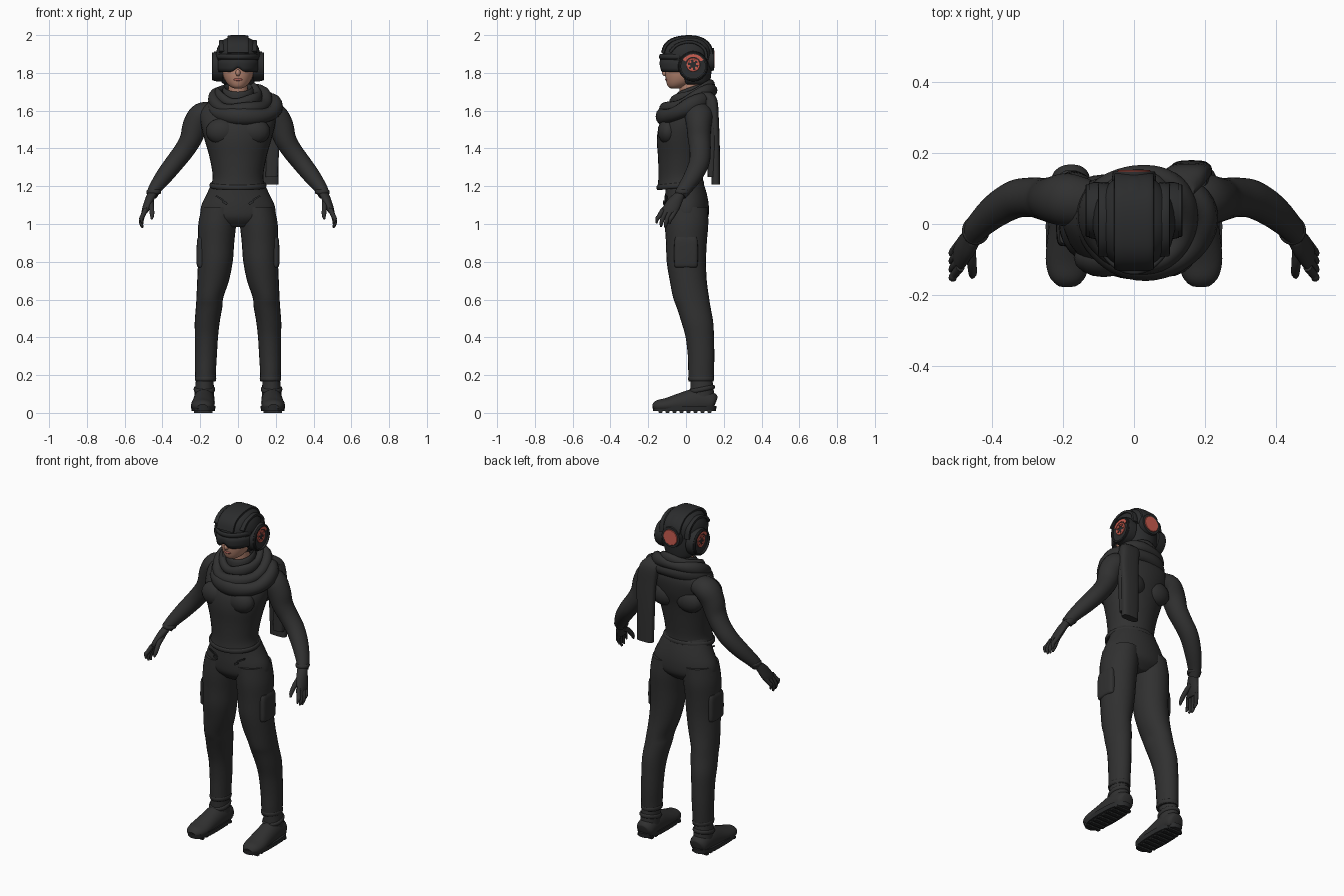
import bpy, bmesh, math
from mathutils import Vector, Matrix

cube = bpy.data.objects.get("Cube")
if cube:
    bpy.data.objects.remove(cube)

X, Y, Z = Vector((1, 0, 0)), Vector((0, 1, 0)), Vector((0, 0, 1))
SIDES = (("left", 1), ("right", -1))


def material(name, r, g, b):
    m = bpy.data.materials.new(name)
    m.use_nodes = True
    m.diffuse_color = (r, g, b, 1)
    bsdf = m.node_tree.nodes["Principled BSDF"]
    bsdf.inputs["Base Color"].default_value = (r, g, b, 1)
    bsdf.inputs["Roughness"].default_value = 0.8
    return m


CLOTH = material("black cloth", 0.03, 0.03, 0.03)
SHELL = material("black shell", 0.024, 0.025, 0.026)
SKIN = material("skin", 0.46, 0.23, 0.16)
LIPS = material("lips", 0.42, 0.12, 0.1)
RED = material("red plate", 0.6, 0.11, 0.08)


def finish(name, bm, mat, angle=40):
    bmesh.ops.recalc_face_normals(bm, faces=bm.faces)
    mesh = bpy.data.meshes.new(name)
    bm.to_mesh(mesh)
    bm.free()
    mesh.materials.append(mat)
    ob = bpy.data.objects.new(name, mesh)
    bpy.context.collection.objects.link(ob)
    bpy.ops.object.select_all(action='DESELECT')
    ob.select_set(True)
    bpy.context.view_layer.objects.active = ob
    bpy.ops.object.shade_smooth_by_angle(angle=math.radians(angle))
    return ob


def refine(rings, steps, closed):
    """Pass a smooth spline through the rings."""
    n = len(rings)
    pick = lambda i: rings[i % n] if closed else rings[max(0, min(n - 1, i))]
    out = []
    for i in range(n if closed else n - 1):
        a, b, c, d = (pick(i + k) for k in (-1, 0, 1, 2))
        for j in range(steps):
            t = j / steps
            out.append(b + (c - a) * (t / 2) + (a * 2 - b * 5 + c * 4 - d) * (t * t / 2)
                       + (b * 3 - a - c * 3 + d) * (t ** 3 / 2))
    return out if closed else out + [rings[-1]]


def skin(name, rings, mat, side=1, ref=None, closed=False, power=2, seg=24, steps=4, floor=0):
    """Loft rings (x, y, z, r_u, r_v); they lie flat unless ref gives the v axis along a path."""
    rows = refine([Vector((r[0] * side, *r[1:])) for r in rings], steps, closed)
    n = len(rows)
    bm = bmesh.new()
    loops = []
    for i, r in enumerate(rows):
        u, v = X, Y
        if ref:
            ahead = rows[(i + 1) % n] if closed else rows[min(i + 1, n - 1)]
            behind = rows[i - 1] if closed else rows[max(i - 1, 0)]
            t = (ahead.xyz - behind.xyz).normalized()
            v = (ref - t * ref.dot(t)).normalized()
            u = v.cross(t)
        loop = []
        for k in range(seg):
            a = math.tau * k / seg
            c, s = (math.copysign(abs(q) ** (2 / power), q) for q in (math.cos(a), math.sin(a)))
            p = r.xyz + u * (c * r[3]) + v * (s * r[4])
            p.z = max(p.z, floor)
            loop.append(bm.verts.new(p))
        loops.append(loop)
    for i in range(n if closed else n - 1):
        a, b = loops[i], loops[(i + 1) % n]
        for k in range(seg):
            m = (k + 1) % seg
            bm.faces.new((a[k], a[m], b[m], b[k]))
    if not closed:
        bm.faces.new(loops[0])
        bm.faces.new(loops[-1])
    return finish(name, bm, mat)


def hoop(name, centre, rx, ry, slope, thick, high, mat, wave=0):
    """Tilted closed band, low at the front."""
    rings = []
    for k in range(16):
        a = math.tau * k / 16
        w = wave * math.sin(3 * a + rx * 40)
        rings.append((centre[0] + (rx + w) * math.cos(a), centre[1] + (ry + w) * math.sin(a),
                      centre[2] + slope * math.sin(a) + w, thick, high + w))
    return skin(name, rings, mat, ref=Z, closed=True, seg=12, steps=3)


def plate(name, centre, normal, r0, r1, a0, a1, depth, mat):
    """Ring sector standing out from a centre along a normal; angles in degrees."""
    place = Matrix.Translation(centre) @ normal.to_track_quat('Z', 'Y').to_matrix().to_4x4()
    bm = bmesh.new()
    n = max(4, int((a1 - a0) / 10))
    cols = []
    for i in range(n + 1):
        a = math.radians(a0 + (a1 - a0) * i / n)
        cols.append([bm.verts.new(place @ Vector((r * math.cos(a), r * math.sin(a), h)))
                     for r, h in ((r0, 0), (r1, 0), (r1, depth * 0.7), (r1 * 0.96, depth), (r0, depth))])
    for a, b in zip(cols, cols[1:]):
        for k in range(5):
            bm.faces.new((a[k], a[(k + 1) % 5], b[(k + 1) % 5], b[k]))
    if a1 - a0 < 360:
        bm.faces.new(cols[0])
        bm.faces.new(cols[-1])
    bmesh.ops.remove_doubles(bm, verts=bm.verts, dist=0.0001)
    return finish(name, bm, mat, 25)


def box(name, centre, size, mat, turn=0, bevel=0.004):
    bm = bmesh.new()
    bmesh.ops.create_cube(bm, size=1, matrix=Matrix.Translation(centre)
                          @ Matrix.Rotation(turn, 4, 'Y') @ Matrix.Diagonal((*size, 1)))
    bmesh.ops.bevel(bm, geom=bm.edges[:], offset=bevel, segments=2, affect='EDGES')
    return finish(name, bm, mat)


def ball(name, centre, size, mat):
    bm = bmesh.new()
    bmesh.ops.create_uvsphere(bm, u_segments=16, v_segments=10, radius=1,
                              matrix=Matrix.Translation(centre) @ Matrix.Diagonal((*size, 1)))
    return finish(name, bm, mat)


# Torso, hem and hips
skin("shirt", [(0, -.03, 1.19, .148, .122), (0, -.028, 1.25, .134, .118), (0, -.023, 1.35, .15, .125),
               (0, -.018, 1.45, .178, .136), (0, 0, 1.53, .197, .138), (0, .03, 1.6, .2, .115),
               (0, .045, 1.65, .15, .09), (0, .045, 1.7, .075, .07)], CLOTH, seg=32)
hoop("shirt_hem", (0, -.03, 1.205), .143, .118, .012, .008, .014, CLOTH)
skin("hips", [(0, -.01, 1.24, .128, .095), (0, 0, 1.16, .165, .11), (0, .003, 1.09, .196, .118),
              (0, .003, 1.03, .19, .112), (0, 0, .985, .11, .07)], CLOTH, seg=32)
for name, y in (("chest", -.095), ("shoulder_blade", .085)):
    for label, s in SIDES:
        ball(f"{label}_{name}", (s * .085, y, 1.49), (.085, .055, .07), CLOTH)

# Neck, face and collar
skin("neck", [(0, .03, 1.62, .055, .055), (0, .015, 1.77, .05, .055)], SKIN)
skin("face", [(0, -.055, 1.718, .02, .025), (0, -.045, 1.728, .042, .05), (0, -.025, 1.755, .066, .08),
              (0, -.01, 1.8, .083, .1), (0, 0, 1.87, .09, .105), (0, 0, 1.92, .08, .095)], SKIN)
ball("nose", (0, -.11, 1.8), (.013, .017, .018), SKIN)
ball("mouth", (0, -.1, 1.765), (.024, .011, .008), LIPS)
hoop("collar", (0, .03, 1.69), .072, .07, .025, .012, .035, CLOTH)

# Scarf folds and hanging tail
hoop("scarf_outer_fold", (.035, .005, 1.615), .165, .125, .05, .036, .042, CLOTH, .005)
hoop("scarf_middle_fold", (.015, .015, 1.655), .14, .125, .055, .03, .034, CLOTH, .005)
hoop("scarf_inner_fold", (.005, .03, 1.685), .105, .1, .045, .022, .03, CLOTH, .004)
skin("scarf_tail", [(.12, .1, 1.7, .05, .03), (.145, .135, 1.66, .06, .03), (.16, .15, 1.55, .06, .024),
                    (.16, .155, 1.4, .055, .024), (.162, .158, 1.21, .052, .022)], CLOTH, power=3)
skin("scarf_tail_fold", [(.16, .13, 1.66, .045, .03), (.185, .135, 1.5, .036, .024),
                         (.178, .135, 1.25, .032, .02)], CLOTH, power=3)

# Helmet
skin("helmet_back", [(0, .055, 1.738, .07, .065), (0, .05, 1.755, .09, .078), (0, .035, 1.81, .105, .1),
                     (0, .012, 1.875, .112, .125)], SHELL, seg=32)
skin("helmet_dome", [(0, .008, 1.868, .114, .132), (0, .008, 1.9, .117, .134), (0, .012, 1.94, .106, .124),
                     (0, .015, 1.97, .083, .098), (0, .018, 1.987, .052, .066), (0, .02, 1.992, .01, .012)],
     SHELL, seg=32)
skin("helmet_ridge", [(0, y, z, .011, .056) for y, z in
                      ((-.122, 1.905), (-.105, 1.948), (-.06, 1.978), (.02, 1.989), (.085, 1.975),
                       (.128, 1.93), (.138, 1.86))], SHELL, ref=X, power=4)
for label, s in SIDES:
    skin(f"{label}_helmet_rail", [(.085, y, z, .009, .016) for y, z in
                                  ((-.085, 1.91), (-.045, 1.95), (.03, 1.965), (.095, 1.93), (.11, 1.87))],
         SHELL, s, ref=X, power=4, seg=12)

# Visor: a bent sheet with a nose notch, and the brow above it
for name, low, high, bulge in (("visor", 1.805, 1.875, 0), ("brow", 1.872, 1.9, .003)):
    bm = bmesh.new()
    rows = []
    for i in range(33):
        a = (i / 16 - 1) * 1.35
        notch = .022 * math.exp(-(a / .2) ** 2) if name == "visor" else 0
        row = []
        for t in (0, .3, .6, 1):
            r = bulge + .012 * math.sin(math.pi * (.2 + .6 * t))
            row.append(bm.verts.new(((.1 + r) * math.sin(a), -(.128 + r) * math.cos(a),
                                     low + notch * (1 - t) + (high - low) * t)))
        rows.append(row)
    for a, b in zip(rows, rows[1:]):
        for k in range(3):
            bm.faces.new((a[k], b[k], b[k + 1], a[k + 1]))
    sheet = finish(name, bm, SHELL)
    solid = sheet.modifiers.new("thickness", 'SOLIDIFY')
    solid.thickness = .01

# Ear pods with red arch and toothed wheel, and the rear lamp
for label, s in SIDES:
    hub = Vector((s * .08, .038, 1.835))
    plate(f"{label}_ear_pod", hub, X * s, 0, .08, 0, 360, .047, SHELL)
    hub.x = s * .127
    plate(f"{label}_ear_rim", hub, X * s, .064, .074, 0, 360, .01, SHELL)
    hub.z += .008
    plate(f"{label}_ear_arch", hub, X * s, .042, .06, 25, 155, .004, RED)
    plate(f"{label}_ear_wheel", hub, X * s, .028, .036, 0, 360, .004, RED)
    for k in range(6):
        plate(f"{label}_wheel_tooth_{k}", hub, X * s, .016, .029, k * 60, k * 60 + 28, .004, RED)
lamp = Vector((0, .09, 1.872))
plate("rear_lamp_housing", lamp, Y, 0, .062, 0, 360, .058, SHELL)
lamp.y = .147
plate("rear_lamp", lamp, Y, 0, .046, 0, 360, .005, RED)

for label, s in SIDES:
    # Arm and hand
    skin(f"{label}_arm", [(.13, .06, 1.59, .055, .065), (.19, .068, 1.575, .068, .075),
                          (.226, .068, 1.52, .067, .066), (.25, .07, 1.45, .058, .06),
                          (.285, .075, 1.39, .053, .056), (.335, .07, 1.325, .05, .054),
                          (.39, .038, 1.255, .045, .048), (.438, -.005, 1.19, .035, .039),
                          (.455, -.03, 1.155, .03, .034)], CLOTH, s, ref=Y)
    hoop(f"{label}_glove_cuff", (s * .446, -.018, 1.17), .032, .034, 0, .007, .012, CLOTH)
    skin(f"{label}_palm", [(.452, -.028, 1.165, .026, .03), (.468, -.055, 1.13, .025, .04),
                           (.485, -.078, 1.085, .022, .046), (.495, -.09, 1.06, .016, .042)], CLOTH, s, seg=16)
    for k, tip in enumerate((1.005, .985, .98, 1)):
        y = -.122 + .023 * k
        skin(f"{label}_finger_{k}", [(.49, y, 1.075, .013, .013), (.506, y - .02, 1.04, .012, .012),
                                     (.512, y - .03, tip + .025, .011, .011), (.506, y - .034, tip, .005, .005)],
             CLOTH, s, ref=Y, seg=10)
    skin(f"{label}_thumb", [(.462, -.06, 1.12, .017, .017), (.458, -.105, 1.09, .014, .014),
                            (.455, -.138, 1.05, .012, .012), (.457, -.15, 1.025, .005, .005)],
         CLOTH, s, ref=X, seg=10)
    # Trouser leg, thigh pocket, zip and cuff
    skin(f"{label}_trouser_leg", [(.1, .003, 1.09, .092, .112), (.11, .003, 1, .1, .115), (.116, .002, .9, .096, .108),
                                  (.12, .002, .8, .092, .104), (.132, .012, .7, .084, .098),
                                  (.149, .027, .61, .071, .095), (.153, .04, .56, .07, .09),
                                  (.163, .06, .48, .066, .084), (.167, .073, .4, .061, .075),
                                  (.17, .08, .3, .058, .07), (.172, .08, .22, .055, .068),
                                  (.172, .08, .165, .054, .066)], CLOTH, s)
    hoop(f"{label}_trouser_cuff", (s * .172, .08, .18), .05, .062, 0, .007, .013, CLOTH)
    skin(f"{label}_thigh_pocket", [(.192, 0, .77, .018, .055), (.194, 0, .79, .025, .062), (.194, 0, .9, .024, .062),
                                   (.193, 0, .93, .018, .055)], CLOTH, s, power=4)
    box(f"{label}_hip_zip", (s * .088, -.105, 1.132), (.075, .016, .009), SHELL, -s * .55)
    box(f"{label}_zip_pull", (s * .07, -.117, 1.113), (.03, .009, .012), SHELL, -s * .55, .002)
    # Boot
    skin(f"{label}_boot_shaft", [(.178, .085, .05, .055, .066), (.178, .085, .11, .051, .063),
                                 (.175, .08, .2, .045, .056)], CLOTH, s)
    skin(f"{label}_boot_foot", [(.178, .155, .05, .035, .035), (.178, .135, .055, .055, .053),
                                (.18, .06, .06, .07, .057), (.183, -.02, .05, .058, .059),
                                (.187, -.1, .04, .04, .062), (.188, -.15, .035, .032, .05),
                                (.188, -.174, .03, .016, .026)], CLOTH, s, ref=X, floor=.02)
    hoop(f"{label}_boot_strap", (s * .178, .084, .125), .05, .062, .012, .007, .012, CLOTH)
    skin(f"{label}_boot_sole", [(.184, -.008, .01, .062, .166), (.184, -.008, .036, .065, .17)],
         SHELL, s, power=2.7, steps=1, seg=32)
    for k in range(8):
        box(f"{label}_tread_{k}", (s * .184, -.135 + k * .037, .008), (.1, .02, .016), SHELL, 0, .002)
